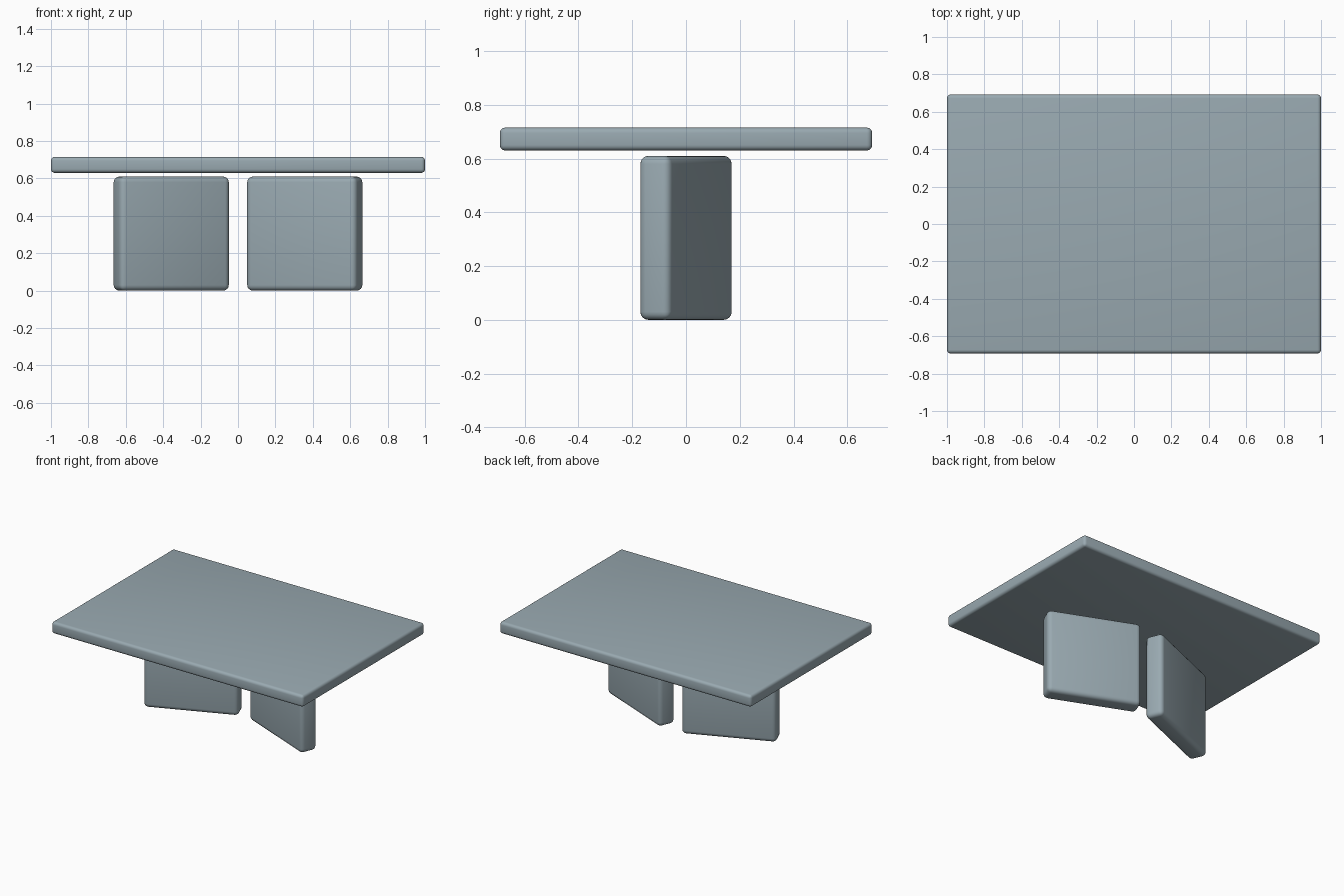
import bpy
import math

if "Cube" in bpy.data.objects:
    bpy.data.objects.remove(bpy.data.objects["Cube"])

# Single painted finish
finish = bpy.data.materials.new("blue_grey")
finish.diffuse_color = (0.32, 0.40, 0.44, 1.0)
finish.use_nodes = True
finish.node_tree.nodes["Principled BSDF"].inputs["Base Color"].default_value = finish.diffuse_color


def slab(name, size, location, angle, radius):
    """Rounded box of the given size, turned about the vertical axis."""
    bpy.ops.mesh.primitive_cube_add(size=1, location=location,
                                    rotation=(0, 0, angle))
    obj = bpy.context.object
    obj.name = name
    obj.scale = size
    bpy.ops.object.transform_apply(location=False, rotation=False, scale=True)
    bevel = obj.modifiers.new("rounded_edges", 'BEVEL')
    bevel.width = radius
    bevel.segments = 4
    obj.data.materials.append(finish)
    bpy.ops.object.shade_smooth()
    return obj


# Table top, floating just above the legs
slab("table_top", (2.0, 1.385, 0.085), (0, 0, 0.6725), 0, 0.02)

# Two panel legs in a shallow V, outer ends toward the front
for side, label in ((-1, "left"), (1, "right")):
    slab(label + "_panel_leg", (0.634, 0.125, 0.61), (side * 0.357, 0, 0.305),
         -side * math.radians(22.5), 0.03)
